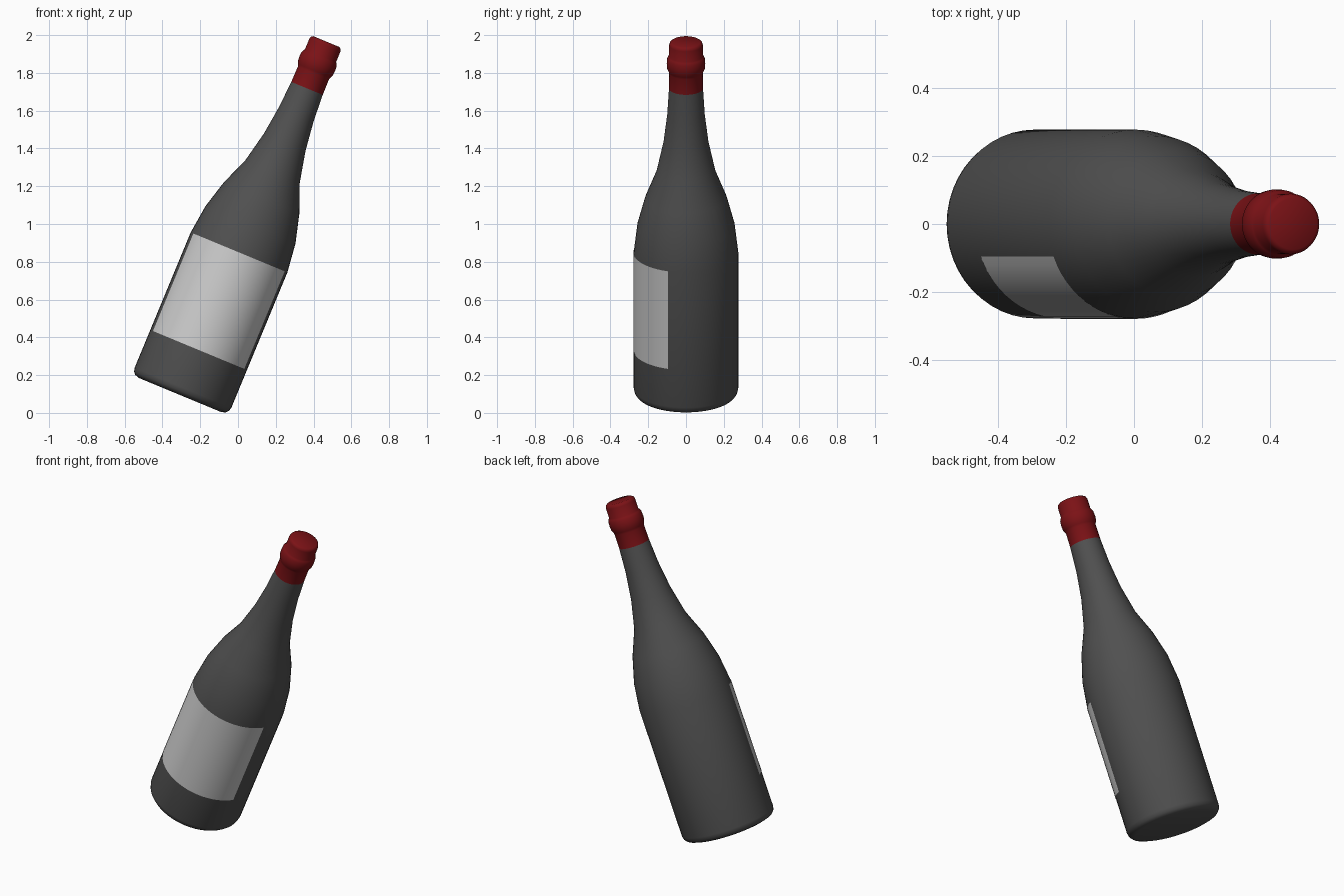
import bpy, bmesh, math
from mathutils import Matrix, Vector

if "Cube" in bpy.data.objects:
    bpy.data.objects.remove(bpy.data.objects["Cube"])

TILT = Matrix.Rotation(math.radians(22.5), 4, 'Y')
OFFSET = Matrix.Translation(TILT @ Vector((-0.32, 0, 0)))
SEG = 48


def material(name, rgb):
    m = bpy.data.materials.new(name)
    m.diffuse_color = (*rgb, 1)
    m.use_nodes = True
    m.node_tree.nodes["Principled BSDF"].inputs["Base Color"].default_value = m.diffuse_color
    return m


def lathe(name, profile, mat, start=0.0, sweep=360.0, steps=SEG):
    """Spin (radius, height) points around the bottle axis, then tilt."""
    bm = bmesh.new()
    a = math.radians(start)
    verts = [bm.verts.new((r * math.cos(a), r * math.sin(a), h)) for r, h in profile]
    edges = [bm.edges.new(pair) for pair in zip(verts, verts[1:])]
    bmesh.ops.spin(bm, geom=verts + edges, cent=(0, 0, 0), axis=(0, 0, 1),
                   angle=math.radians(sweep), steps=steps)
    bmesh.ops.remove_doubles(bm, verts=bm.verts[:], dist=1e-4)
    bmesh.ops.recalc_face_normals(bm, faces=bm.faces[:])
    me = bpy.data.meshes.new(name)
    bm.to_mesh(me)
    bm.free()
    ob = bpy.data.objects.new(name, me)
    bpy.context.collection.objects.link(ob)
    me.materials.append(mat)
    me.transform(OFFSET @ TILT)
    bpy.ops.object.select_all(action='DESELECT')
    ob.select_set(True)
    bpy.context.view_layer.objects.active = ob
    bpy.ops.object.shade_smooth_by_angle(angle=math.radians(40))
    return ob


glass = material("dark_glass", (0.08, 0.08, 0.08))
foil = material("red_foil", (0.2, 0.006, 0.008))
paper = material("paper", (0.8, 0.8, 0.8))

# Bottle: base, straight body, shoulder and neck
lathe("bottle", [(0, -0.03), (0.237, -0.03), (0.26, -0.022), (0.272, -0.008),
                 (0.277, 0.012), (0.277, 0.787), (0.258, 0.945), (0.216, 1.10),
                 (0.156, 1.25), (0.119, 1.42), (0.099, 1.58), (0.09, 1.727)], glass)

# Foil capsule with the raised lip ring
lathe("foil_cap", [(0.09, 1.727), (0.089, 1.815), (0.093, 1.828), (0.1, 1.842),
                   (0.102, 1.868), (0.1, 1.895), (0.094, 1.908), (0.089, 1.915),
                   (0.089, 1.975), (0.085, 1.988), (0.075, 1.995), (0, 1.995)], foil)

# Label wrapped round the front
lathe("label", [(0.2785, 0.228), (0.2785, 0.787)], paper, start=-160, sweep=140, steps=24)
